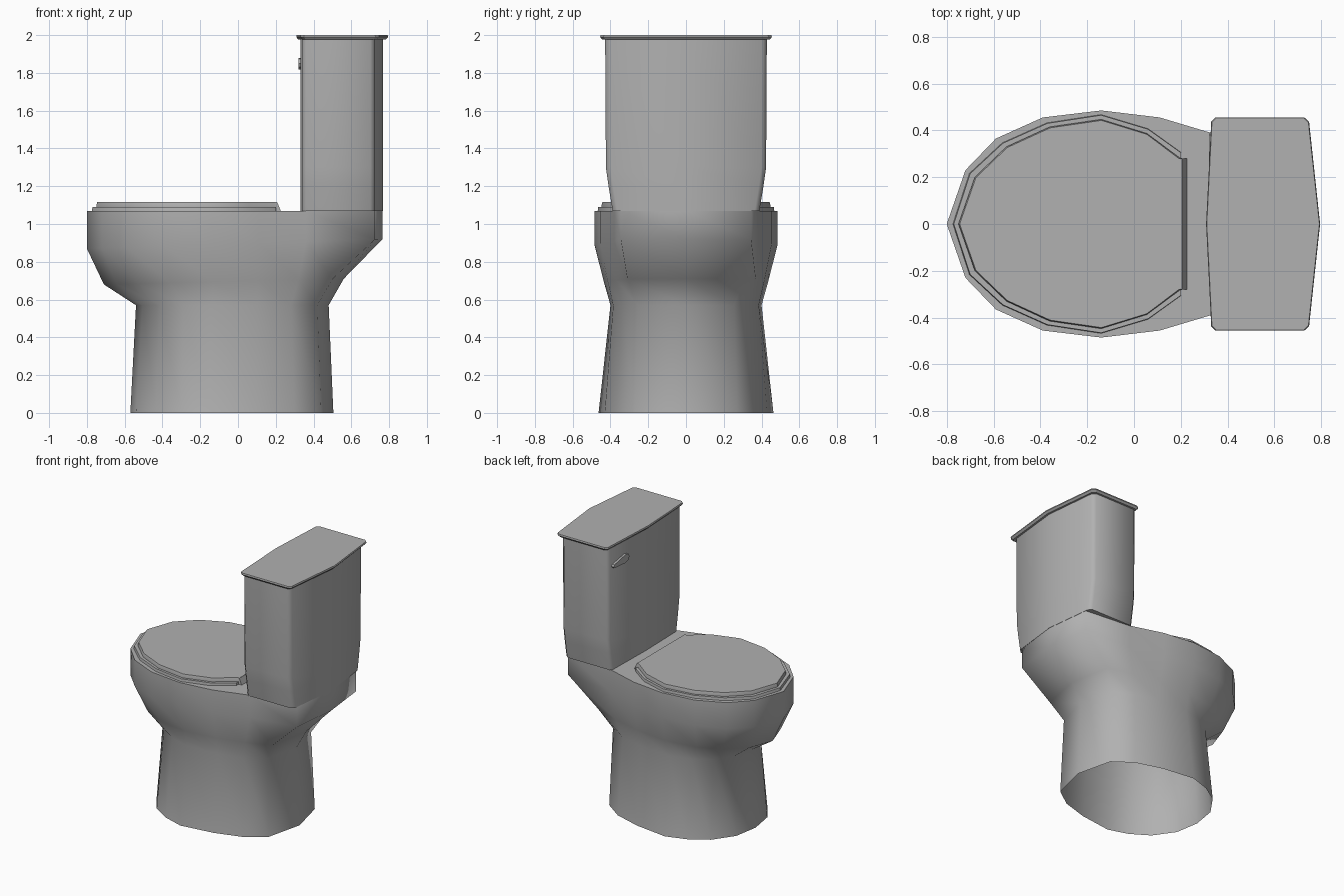
import bpy, bmesh, math

if "Cube" in bpy.data.objects:
    bpy.data.objects.remove(bpy.data.objects["Cube"])

# Mid-grey glazed ceramic
ceramic = bpy.data.materials.new("ceramic")
ceramic.diffuse_color = (.44, .44, .44, 1)
ceramic.use_nodes = True
ceramic.node_tree.nodes["Principled BSDF"].inputs["Base Color"].default_value = ceramic.diffuse_color


def mirror_ring(half):
    """Close a half outline (front centre to back centre) across y = 0."""
    return half + [(x, -y, z) for x, y, z in reversed(half) if abs(y) > 1e-6]


def loft(name, rings, bottom=True, top=True, angle=35):
    """Skin a stack of equal-length rings and optionally cap the ends."""
    bm = bmesh.new()
    loops = [[bm.verts.new(p) for p in ring] for ring in rings]
    n = len(loops[0])
    for a, b in zip(loops, loops[1:]):
        for i in range(n):
            j = (i + 1) % n
            bm.faces.new((a[i], a[j], b[j], b[i]))
    if bottom:
        bm.faces.new(loops[0])
    if top:
        bm.faces.new(loops[-1])
    bmesh.ops.recalc_face_normals(bm, faces=bm.faces)
    mesh = bpy.data.meshes.new(name)
    bm.to_mesh(mesh)
    bm.free()
    mesh.materials.append(ceramic)
    obj = bpy.data.objects.new(name, mesh)
    bpy.context.collection.objects.link(obj)
    bpy.ops.object.select_all(action='DESELECT')
    obj.select_set(True)
    bpy.context.view_layer.objects.active = obj
    bpy.ops.object.shade_smooth_by_angle(angle=math.radians(angle))
    return obj


def ring(half, z_front, z_back=None):
    """Half outline at a height, optionally tilted from front to back."""
    z_back = z_front if z_back is None else z_back
    x0, x1 = half[0][0], half[-1][0]
    return mirror_ring([(x, y, z_front + (z_back - z_front) * (x - x0) / (x1 - x0))
                        for x, y in half])


# Bowl and pedestal, open underneath
foot = [(-.57, 0), (-.54, .18), (-.435, .33), (-.3, .415), (-.15, .463),
        (.1, .43), (.3, .37), (.44, .27), (.505, 0)]
waist = [(-.54, 0), (-.505, .155), (-.415, .275), (-.29, .355), (-.14, .40),
         (.1, .385), (.28, .34), (.42, .255), (.48, 0)]
belly = [(-.71, 0), (-.645, .19), (-.525, .305), (-.36, .39), (-.13, .435),
         (.11, .415), (.32, .37), (.50, .31), (.56, 0)]
rim = [(-.80, 0), (-.72, .23), (-.59, .365), (-.39, .455), (-.14, .485),
       (.11, .455), (.36, .38), (.725, .345), (.765, 0)]
loft("bowl", [ring(foot, 0), ring(waist, .57), ring(belly, .68, .71),
              ring(rim, .87, .92), ring(rim, 1.07)], bottom=False, angle=80)

# Seat and closed lid
seat_out = [(-.77, 0), (-.70, .215), (-.56, .345), (-.37, .43), (-.14, .465),
            (.06, .405), (.2, .305), (.2, 0)]
lid_out = [(-.75, 0), (-.68, .20), (-.545, .33), (-.36, .415), (-.14, .447),
           (.055, .387), (.195, .283), (.21, .28), (.21, 0)]
seat_low = [(x if x > .19 else x * 1.006, y * 1.006) for x, y in seat_out]
lid_top = [(x - .004 if x > .19 else x * .993, y * .99) for x, y in lid_out]
loft("seat", [ring(seat_low, 1.065), ring(seat_out, 1.09)])
loft("seat_lid", [ring(lid_out, 1.085), ring(lid_out, 1.1), ring(lid_top, 1.117)])

# Sloped hinge strip behind the lid
loft("hinge_strip", [[(.19, -.28, 1.065), (.228, -.28, 1.065),
                      (.228, .28, 1.065), (.19, .28, 1.065)],
                     [(.19, -.28, 1.115), (.208, -.28, 1.115),
                      (.208, .28, 1.115), (.19, .28, 1.115)]])


# Cistern tank, narrowing near its base
def tank_half(w):
    return [(.33, 0), (.338, w - .02), (.36, w), (.70, w), (.725, w - .025), (.767, 0)]


loft("tank", [ring(tank_half(w), z) for w, z in
              [(.388, 1.068), (.41, 1.2), (.424, 1.3), (.428, 1.98)]], angle=80)


# Tank lid with a thin bevelled edge
def cover_half(d):
    return [(.308 + d, 0), (.33 + d, .437 - d), (.348 + d, .455 - d),
            (.728 - d, .455 - d), (.748 - d, .437 - d), (.795 - d, 0)]


loft("tank_lid", [ring(cover_half(d), z) for d, z in
                  [(.012, 1.976), (0, 1.99), (.003, 2.0)]], angle=25)

# Flush lever on the tank front: a tapered handle
lever = [(.39, 1.84), (.38, 1.828), (.25, 1.818), (.215, 1.83),
         (.205, 1.85), (.215, 1.873), (.245, 1.88), (.38, 1.853)]
loft("flush_lever", [[(x, y, z) for y, z in lever] for x in (.345, .32)])
